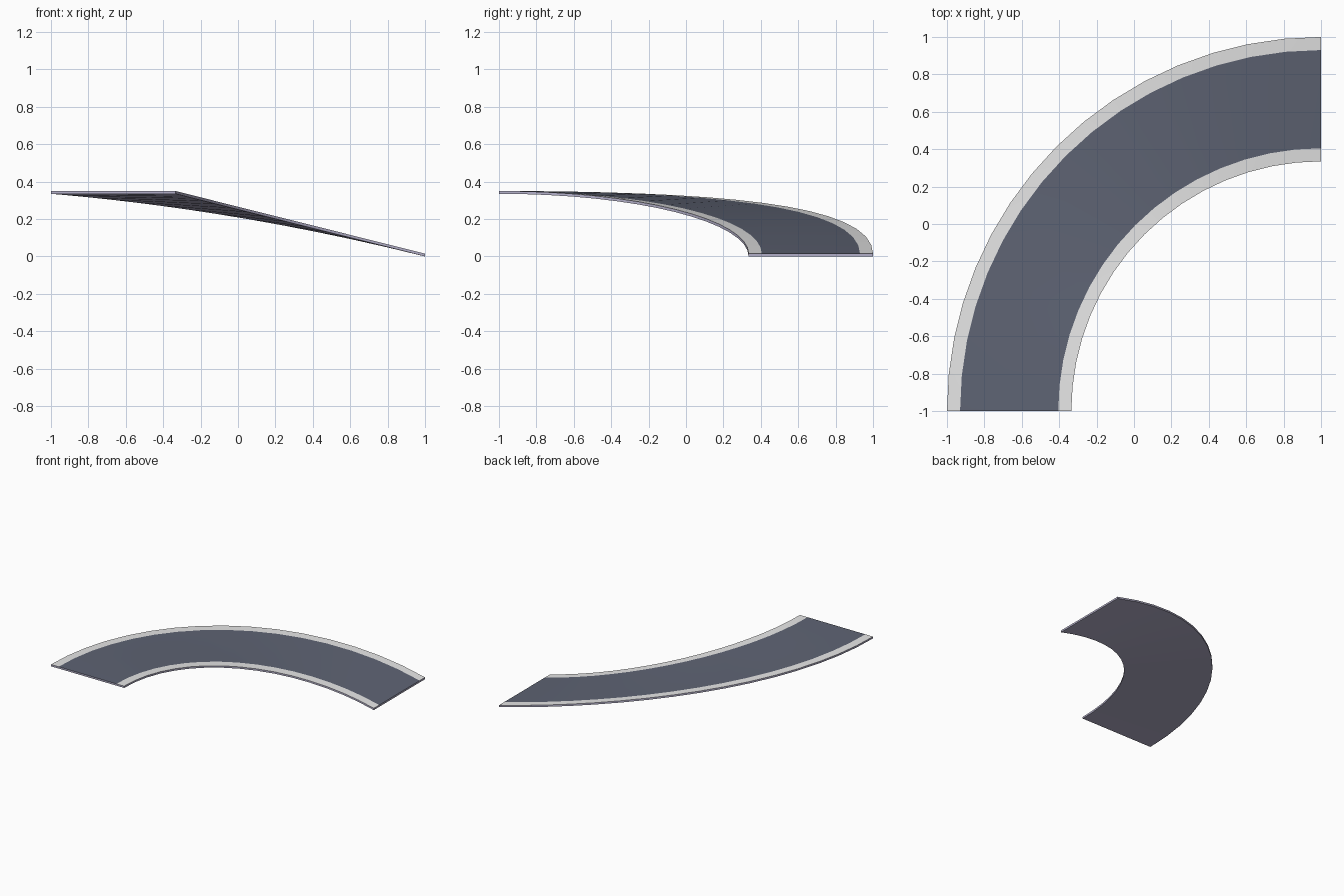
import bpy, bmesh, math

if "Cube" in bpy.data.objects:
    bpy.data.objects.remove(bpy.data.objects["Cube"])

CX, CY = 1.0, -1.0          # centre of the quarter turn
R_IN, R_OUT = 1.335, 2.0    # edge radii
CURB = 0.07                 # curb stripe width
N = 16                      # segments round the bend
THICK = 0.015               # slab thickness


def material(name, rgb):
    m = bpy.data.materials.new(name)
    m.diffuse_color = (*rgb, 1)
    m.use_nodes = True
    m.node_tree.nodes["Principled BSDF"].inputs["Base Color"].default_value = m.diffuse_color
    return m


def underside(r, a):
    """Ramp height: inner edge falls evenly, outer edge is banked higher."""
    c = math.cos(a)
    inner = 0.335 * c
    outer = 0.5 * c - 0.165 * c * c
    k = (r - R_IN) / (R_OUT - R_IN)
    return inner + (outer - inner) * k


# Slab section: underside, outer side, outer curb, road, inner curb, inner side
section = [(R_IN, 0), (R_OUT, 0), (R_OUT, THICK), (R_OUT - CURB, THICK),
           (R_IN + CURB, THICK), (R_IN, THICK)]
BODY, STRIPE, ROAD = 0, 1, 2
colours = [BODY, BODY, STRIPE, ROAD, STRIPE, BODY]

# Sweep the section along the banked quarter turn
bm = bmesh.new()
rings = []
for i in range(N + 1):
    a = math.pi / 2 * i / N
    rings.append([bm.verts.new((CX - r * math.cos(a), CY + r * math.sin(a),
                                underside(r, a) + z)) for r, z in section])
for p, q in zip(rings, rings[1:]):
    for j, colour in enumerate(colours):
        k = (j + 1) % len(section)
        bm.faces.new((p[j], p[k], q[k], q[j])).material_index = colour
# End caps
bm.faces.new(rings[0])
bm.faces.new(rings[-1])
bmesh.ops.recalc_face_normals(bm, faces=bm.faces)

me = bpy.data.meshes.new("curved_road_ramp")
bm.to_mesh(me)
bm.free()
me.materials.append(material("pale lavender grey slab", (0.45, 0.43, 0.58)))
me.materials.append(material("light grey curb", (0.80, 0.80, 0.80)))
me.materials.append(material("blue grey asphalt", (0.113, 0.127, 0.174)))
ramp = bpy.data.objects.new("curved_road_ramp", me)
bpy.context.collection.objects.link(ramp)
bpy.context.view_layer.objects.active = ramp
ramp.select_set(True)
bpy.ops.object.shade_smooth_by_angle(angle=math.radians(30))
